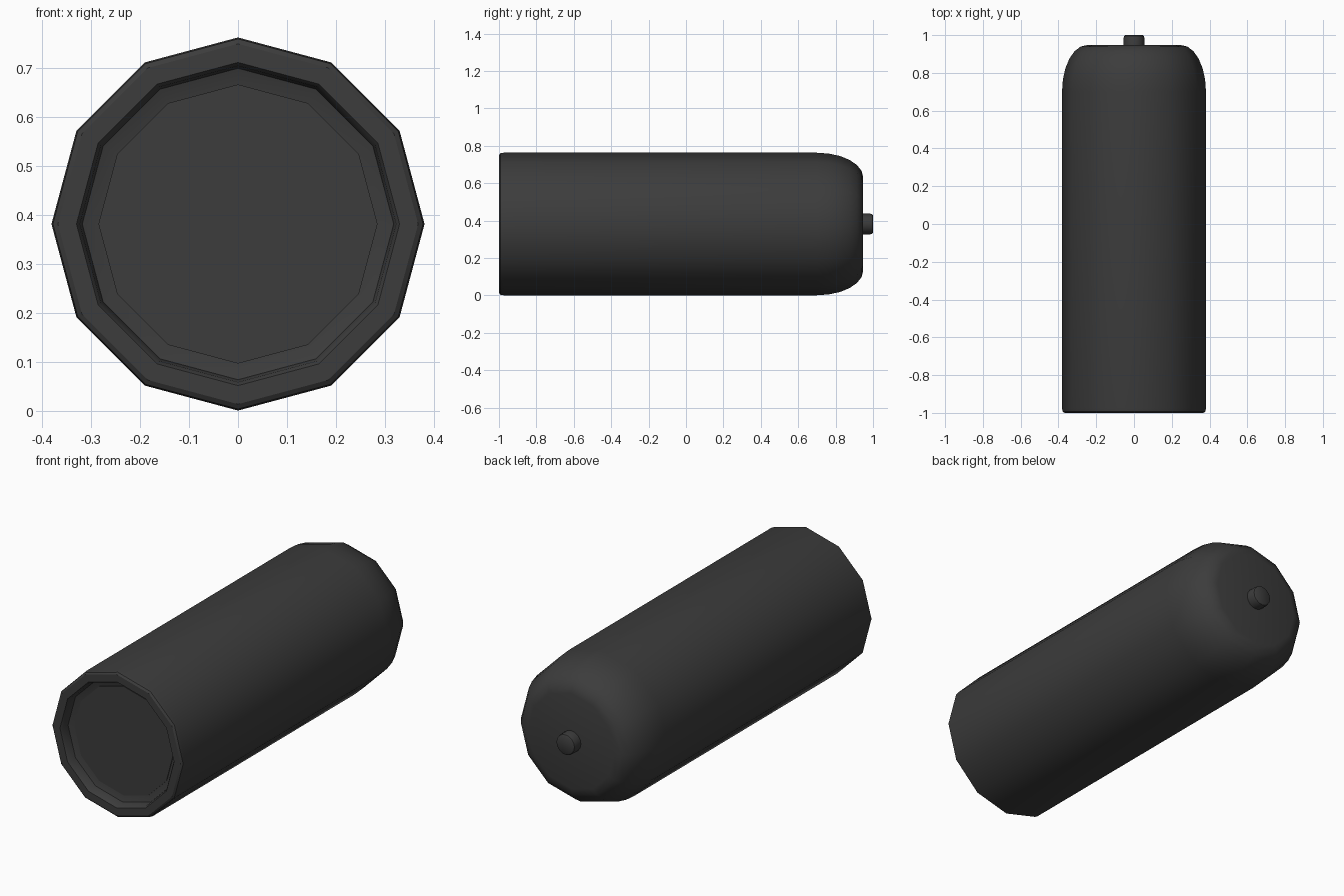
import bpy, bmesh, math

if "Cube" in bpy.data.objects:
    bpy.data.objects.remove(bpy.data.objects["Cube"])

CZ = 0.382   # height of the tube axis
dark = bpy.data.materials.new("dark_grey")
dark.diffuse_color = (0.045, 0.045, 0.045, 1)
dark.use_nodes = True
dark.node_tree.nodes["Principled BSDF"].inputs["Base Color"].default_value = dark.diffuse_color


def lathe(name, profile, sides, cap_start=False, cap_end=False):
    """Revolve (radius, y) points around the lengthwise axis."""
    bm = bmesh.new()
    rings = []
    for r, y in profile:
        rings.append([bm.verts.new((r * math.sin(2 * math.pi * i / sides), y,
                                    r * math.cos(2 * math.pi * i / sides)))
                      for i in range(sides)])
    for a, b in zip(rings, rings[1:]):
        for i in range(sides):
            j = (i + 1) % sides
            bm.faces.new((a[i], a[j], b[j], b[i]))
    if cap_start:
        bm.faces.new(rings[0])
    if cap_end:
        bm.faces.new(rings[-1])
    bmesh.ops.recalc_face_normals(bm, faces=bm.faces)
    mesh = bpy.data.meshes.new(name)
    bm.to_mesh(mesh)
    bm.free()
    ob = bpy.data.objects.new(name, mesh)
    ob.location.z = CZ
    mesh.materials.append(dark)
    bpy.context.collection.objects.link(ob)
    bpy.ops.object.select_all(action='DESELECT')
    ob.select_set(True)
    bpy.context.view_layer.objects.active = ob
    bpy.ops.object.shade_smooth_by_angle(angle=math.radians(35))
    return ob


# Tube body: recessed front, rounded rim, long barrel, elliptical shoulder
body = [(0.285, -0.94), (0.318, -0.95), (0.323, -0.99), (0.33, -1.0),
        (0.368, -1.0), (0.378, -0.993), (0.381, -0.975)]
for k in range(7):
    t = math.radians(15 * k)
    body.append((0.25 + 0.131 * math.cos(t), 0.70 + 0.247 * math.sin(t)))
lathe("tube_body", body, 12, cap_start=True, cap_end=True)

# Front disc set into the recess
lathe("front_disc", [(0.285, -0.938), (0.285, -0.944)], 12, cap_end=True)

# Small push button on the rear end
lathe("rear_button", [(0.055, 0.94), (0.055, 0.985), (0.052, 0.996), (0.046, 1.0)],
      16, cap_end=True)
